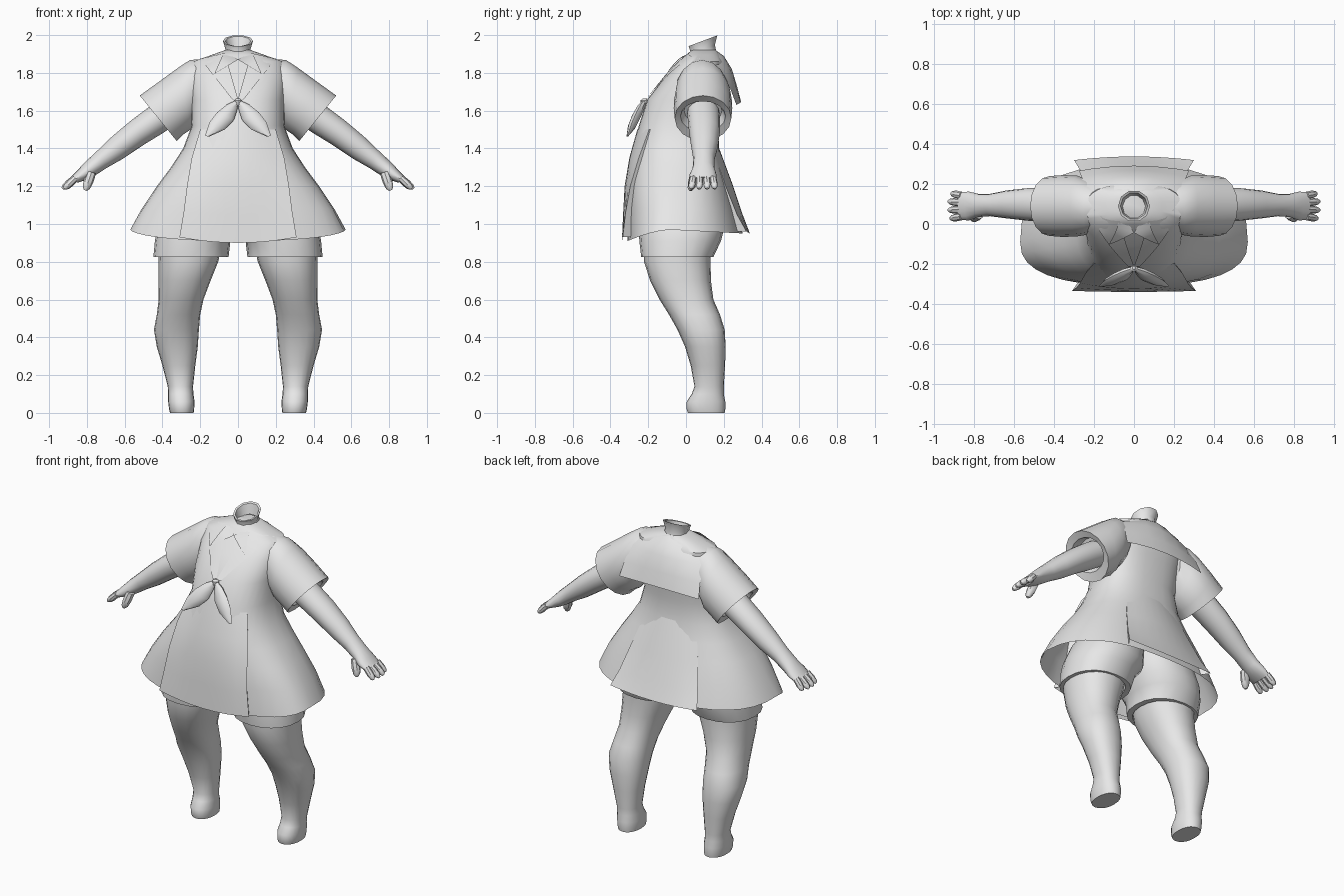
import bpy, math
from mathutils import Vector

if "Cube" in bpy.data.objects:
    bpy.data.objects.remove(bpy.data.objects["Cube"])

grey = bpy.data.materials.new("plain grey")
grey.diffuse_color = (0.8, 0.8, 0.8, 1)
grey.use_nodes = True
grey.node_tree.nodes["Principled BSDF"].inputs["Base Color"].default_value = grey.diffuse_color


def make(name, verts, faces, mirror=False):
    me = bpy.data.meshes.new(name)
    me.from_pydata([tuple(v) for v in verts], [], faces)
    me.materials.append(grey)
    ob = bpy.data.objects.new(name, me)
    bpy.context.collection.objects.link(ob)
    if mirror:
        ob.modifiers.new("mirror", 'MIRROR')
    bpy.ops.object.select_all(action='DESELECT')
    ob.select_set(True)
    bpy.context.view_layer.objects.active = ob
    bpy.ops.object.mode_set(mode='EDIT')
    bpy.ops.mesh.select_all(action='SELECT')
    bpy.ops.mesh.normals_make_consistent(inside=False)
    bpy.ops.object.mode_set(mode='OBJECT')
    bpy.ops.object.shade_smooth_by_angle(angle=math.radians(42))
    return ob


def loft(name, rings, caps=(True, True), mirror=False):
    n = len(rings[0])
    verts = [p for r in rings for p in r]
    faces = [(i * n + j, i * n + (j + 1) % n, (i + 1) * n + (j + 1) % n, (i + 1) * n + j)
             for i in range(len(rings) - 1) for j in range(n)]
    if caps[0]:
        faces.append(tuple(range(n)))
    if caps[1]:
        faces.append(tuple(range(len(verts) - n, len(verts))))
    return make(name, verts, faces, mirror)


def sheet(name, rows, mirror=False):
    n = len(rows[0])
    faces = [(i * n + j, i * n + j + 1, (i + 1) * n + j + 1, (i + 1) * n + j)
             for i in range(len(rows) - 1) for j in range(n - 1)]
    return make(name, [p for r in rows for p in r], faces, mirror)


def spow(v, e):
    return math.copysign(abs(v) ** e, v)


def ring(c, u, v, n=16, e=1.0):
    c, u, v = Vector(c), Vector(u), Vector(v)
    return [c + u * spow(math.cos(t), e) + v * spow(math.sin(t), e)
            for t in (2 * math.pi * k / n for k in range(n))]


def limb_ring(top, low, yc, ry, n=16):
    # ring between an upper and a lower (x, z) outline point
    c = ((top[0] + low[0]) / 2, yc, (top[1] + low[1]) / 2)
    u = ((top[0] - low[0]) / 2, 0, (top[1] - low[1]) / 2)
    return ring(c, u, (0, ry, 0), n)


def flat_ring(z, x0, x1, y0, y1):
    return ring(((x0 + x1) / 2, (y0 + y1) / 2, z), ((x1 - x0) / 2, 0, 0),
                (0, (y1 - y0) / 2, 0), 20, 0.9)


# Dress: height, half width, front y, back y, y of widest point
E = 0.8
DRESS = [(0.97, .57, -.31, .30, -.09), (1.08, .51, -.31, .265, -.07),
         (1.2, .43, -.305, .23, -.06), (1.3, .355, -.295, .2, -.04),
         (1.4, .29, -.28, .175, -.03), (1.52, .245, -.25, .17, 0), (1.66, .25, -.205, .19, .04),
         (1.78, .26, -.11, .21, .07), (1.86, .24, -.035, .2, .08),
         (1.895, .14, 0, .18, .085), (1.92, .07, .03, .16, .09)]


def dress_ring(z, w, yf, yb, cy, n=32):
    pts = []
    for k in range(n):
        t = 2 * math.pi * k / n
        s = spow(math.sin(t), E)
        dip = 0
        if z < 1:  # hem hangs lower in front and behind
            dip = -.06 * abs(s) ** 1.5 if s < 0 else -.02 * s
        pts.append((w * spow(math.cos(t), E), cy + s * ((yb - cy) if s > 0 else (cy - yf)), z + dip))
    return pts


def chest_y(x, z):
    for a, b in zip(DRESS, DRESS[1:]):
        if a[0] <= z <= b[0]:
            f = (z - a[0]) / (b[0] - a[0])
            w, yf, cy = (a[i] + (b[i] - a[i]) * f for i in (1, 2, 4))
            return cy - (cy - yf) * max(0, 1 - min(1, abs(x) / w) ** (2 / E)) ** (E / 2)
    return 0


loft("dress", [dress_ring(*d) for d in DRESS], (False, True))


# Front and back pleat panels with folded-in edges
def panel(name, rows, side):
    out = []
    for z, w, ymid, yedge, lift in rows:
        row = [(-w + .035, yedge - side * .05, z + lift)]
        for k in range(9):
            t = k / 4 - 1
            row.append((w * t, ymid + (yedge - ymid) * t * t, z + lift * t * t))
        row.append((w - .035, yedge - side * .05, z + lift))
        out.append(row)
    sheet(name, out)


panel("front_panel", [(1.5, .2, -.258, -.195, 0), (1.35, .245, -.3, -.25, 0),
                      (1.2, .27, -.325, -.295, 0), (1.05, .288, -.333, -.32, .01),
                      (.9, .31, -.34, -.335, .03)], -1)
panel("back_panel", [(1.4, .17, .176, .14, 0), (1.2, .23, .25, .21, 0),
                     (1.05, .27, .3, .27, 0), (.95, .3, .338, .32, .01)], 1)

# Neck band, open on top and tilted forward
loft("neck_band", [ring((0, .09 + dy, z), (r, 0, 0), (0, r, tilt), 10) for z, r, dy, tilt in
                   [(1.89, .075, 0, .02), (1.925, .066, 0, .025), (1.97, .08, 0, .03),
                    (1.968, .068, 0, .026), (1.91, .055, 0, .02)]], (False, False))

# Wide collar flap on the back
sheet("back_collar", [[(w * t, y - drop * t * t, z - .015 * t * t) for t in (-1, -.75, -.4, 0, .4, .75, 1)]
                      for z, w, y, drop in [(1.925, .07, .15, .06), (1.89, .18, .2, .08),
                                            (1.82, .25, .243, .06), (1.73, .262, .27, .035),
                                            (1.645, .275, .292, .025)]])

# Chest lapels running down to the bow
lapel = []
for k in range(7):
    f = k / 6
    row = []
    for g in (0, .33, .66, 1):
        x = (.07 + .13 * g) * (1 - f) + .03 * g * f
        z = (1.905 - .03 * g) * (1 - f) + 1.66 * f
        row.append((x, chest_y(x, z) - .008, z))
    lapel.append(row)
sheet("lapel", lapel, True)

# Pointed shirt collar
tips = []
for k in range(5):
    f = k / 4
    row = []
    for a, b in (((0, 1.87), (.1, 1.81)), ((.07, 1.92), (.125, 1.795))):
        x, z = a[0] + (b[0] - a[0]) * f, a[1] + (b[1] - a[1]) * f
        row.append((x, chest_y(x, z) - .018, z))
    tips.append(row)
sheet("shirt_collar", tips, True)

# Bow: knot and two hanging tails
loft("bow_knot", [ring((0, -.22, z), (r, 0, 0), (0, r, 0), 8)
                  for z, r in [(1.665, .008), (1.655, .02), (1.635, .02), (1.62, .008)]])
loft("bow_tail", [limb_ring((.0, 1.66), (.0, 1.635), -.22, .012, 8),
                  limb_ring((.06, 1.632), (.005, 1.6), -.24, .022, 8),
                  limb_ring((.11, 1.592), (.022, 1.55), -.262, .025, 8),
                  limb_ring((.15, 1.54), (.07, 1.5), -.285, .022, 8),
                  limb_ring((.175, 1.468), (.155, 1.462), -.31, .005, 8)], mirror=True)

# Short sleeves, turned in at the opening
loft("sleeve", [limb_ring(*r) for r in [
    ((.17, 1.875), (.19, 1.58), .085, .11), ((.255, 1.868), (.23, 1.53), .085, .14),
    ((.32, 1.825), (.25, 1.5), .09, .152), ((.42, 1.752), (.288, 1.475), .09, .155),
    ((.52, 1.68), (.325, 1.44), .09, .15), ((.485, 1.65), (.355, 1.49), .09, .12),
    ((.43, 1.67), (.33, 1.53), .09, .1)]], mirror=True)

# Arms with flattened palms
loft("arm", [limb_ring(*r) for r in [
    ((.38, 1.68), (.31, 1.54), .09, .085), ((.47, 1.62), (.4, 1.48), .095, .085),
    ((.56, 1.553), (.495, 1.422), .098, .082), ((.665, 1.465), (.61, 1.345), .098, .07),
    ((.745, 1.388), (.695, 1.297), .095, .056), ((.805, 1.332), (.755, 1.258), .093, .058),
    ((.85, 1.285), (.8, 1.235), .09, .072), ((.885, 1.248), (.85, 1.218), .09, .07)]], mirror=True)


def finger(name, a, b, r):
    a, b = Vector(a), Vector(b)
    u = Vector((0, 1, 0))
    v = (b - a).cross(u).normalized()
    loft(name, [ring(a.lerp(b, f), u * r * s, v * r * s, 8)
                for f, s in [(0, 1), (.5, 1.05), (.85, .8), (1, .35)]], mirror=True)


for i, (y, x) in enumerate([(.028, .92), (.07, .93), (.112, .93), (.152, .915)]):
    finger("finger_%d" % (i + 1), (.862, .09 + (y - .09) * .85, 1.243), (x, y, 1.187), .019)
finger("thumb", (.775, .05, 1.275), (.808, .025, 1.178), .025)

# Shorts, one leg mirrored, turned in at the hem
loft("shorts", [flat_ring(*r) for r in [
    (1.25, -.02, .26, -.2, .13), (1.08, -.02, .38, -.24, .19), (.97, -.01, .43, -.25, .2),
    (.91, .04, .44, -.247, .185), (.825, .05, .448, -.237, .145),
    (.825, .085, .425, -.215, .125), (.87, .08, .42, -.21, .12)]], (True, False), True)

# Legs and feet
loft("leg", [flat_ring(*r) for r in [
    (.93, .075, .42, -.225, .135), (.8, .105, .42, -.222, .13), (.7, .145, .42, -.19, .132),
    (.6, .183, .42, -.14, .145), (.52, .2, .43, -.09, .18), (.44, .207, .445, -.045, .205),
    (.35, .213, .43, -.005, .21), (.25, .226, .4, .025, .207), (.14, .238, .372, .045, .2),
    (.1, .236, .37, .03, .2), (.06, .23, .37, .004, .208), (.02, .232, .365, .003, .208),
    (0, .235, .36, .01, .205)]], mirror=True)
